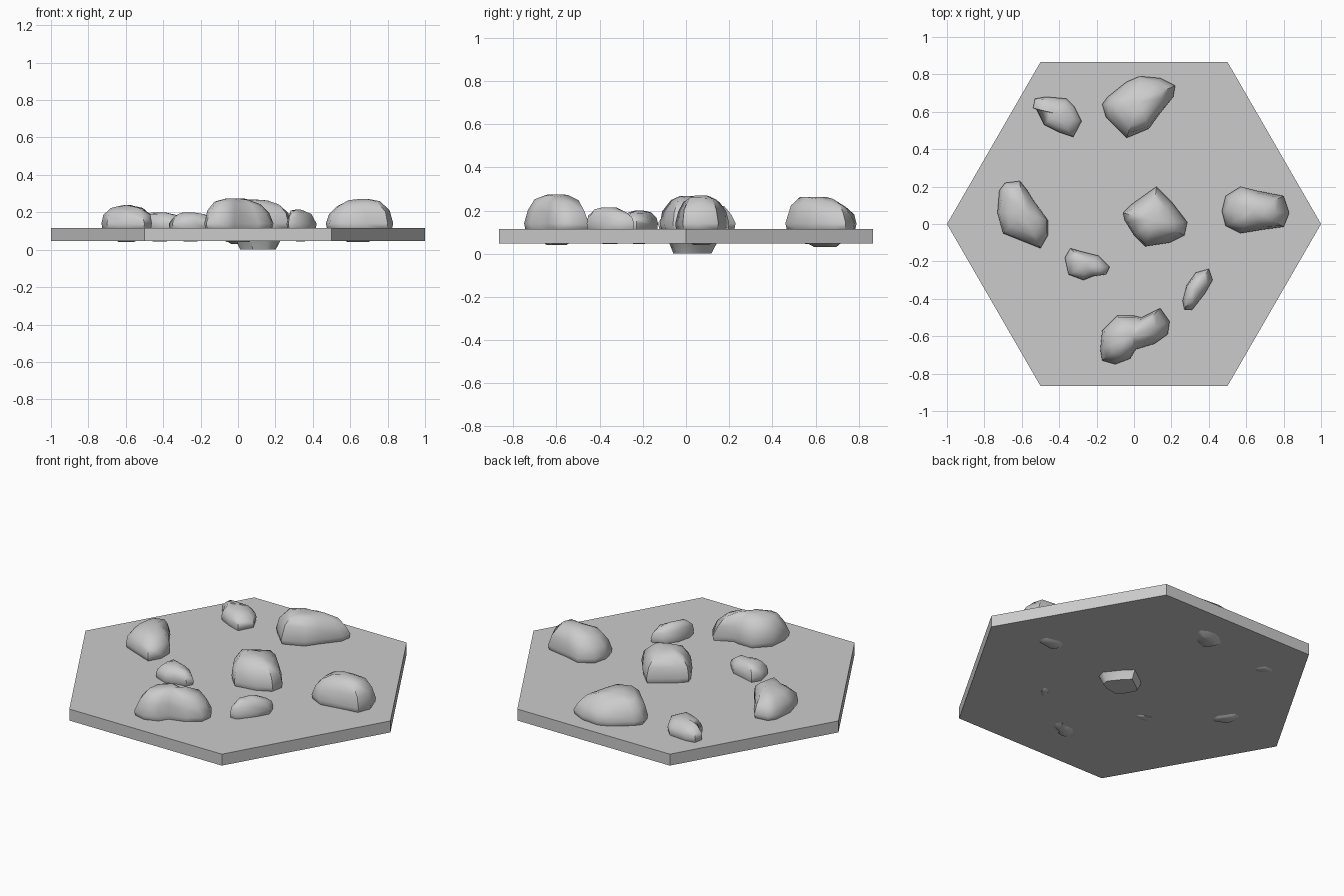
import bpy, bmesh, math, random
from mathutils import Vector

if "Cube" in bpy.data.objects:
    bpy.data.objects.remove(bpy.data.objects["Cube"])
random.seed(4)

SLAB_LOW, SLAB_TOP = 0.047, 0.115


def finish(name, bm):
    bmesh.ops.recalc_face_normals(bm, faces=bm.faces)
    me = bpy.data.meshes.new(name)
    bm.to_mesh(me)
    bm.free()
    ob = bpy.data.objects.new(name, me)
    bpy.context.collection.objects.link(ob)
    return ob


# Hexagonal base slab
bm = bmesh.new()
hexagon = [bm.verts.new((math.cos(math.radians(60 * i)), math.sin(math.radians(60 * i)), SLAB_LOW))
           for i in range(6)]
face = bm.faces.new(hexagon)
ext = bmesh.ops.extrude_face_region(bm, geom=[face])
for v in ext["geom"]:
    if isinstance(v, bmesh.types.BMVert):
        v.co.z = SLAB_TOP
finish("hex_slab", bm)


# Boulder: plan outline lofted through shrinking rings, tilted crown
def rock(name, outline, low, top, tilt=(0, 0), low_size=0.3):
    pts = [Vector((x / 100, y / 100)) for x, y in outline]
    c = sum(pts, Vector((0, 0))) / len(pts)
    t = Vector(tilt)
    h = top - 0.13
    rings = [(low, low_size), ((low + 0.12) / 2, 0.72), (0.11, 0.96), (0.14, 1.0),
             (0.13 + 0.5 * h, 0.9), (0.13 + 0.83 * h, 0.66), (0.13 + 0.97 * h, 0.33)]
    bm = bmesh.new()
    loops = []
    for k, (z, s) in enumerate(rings):
        loop = []
        for p in pts:
            d = (p - c) * s
            zz, j = z, 1
            if k > 3:
                zz = z + (z - 0.13) * t.dot(d)
                zz = min(zz + random.uniform(-0.006, 0.004), top)
                j = random.uniform(0.94, 1.05)
            loop.append(bm.verts.new((c.x + d.x * j, c.y + d.y * j, zz)))
        loops.append(loop)
    n = len(pts)
    for a, b in zip(loops, loops[1:]):
        for i in range(n):
            m = (i + 1) % n
            bm.faces.new((a[i], a[m], b[m], b[i]))
    # close the crown and the underside with fans
    for loop, z in ((loops[0], low), (loops[-1], top)):
        tip = bm.verts.new((c.x, c.y, z))
        for i in range(n):
            bm.faces.new((loop[i], loop[(i + 1) % n], tip))
    ob = finish(name, bm)
    for o in bpy.context.selected_objects:
        o.select_set(False)
    ob.select_set(True)
    bpy.context.view_layer.objects.active = ob
    bpy.ops.object.shade_smooth_by_angle(angle=math.radians(50))


# Large boulders (outlines in hundredths)
rock("boulder_back", [(-17, 64), (-14, 68), (-4, 76), (3, 79), (14, 78), (22, 74), (21, 68),
                      (13, 58), (8, 51), (-4, 46), (-15, 57)], 0.03, 0.262, (0, -2.2))
rock("boulder_left", [(-72, 18), (-69, 22), (-61, 23), (-57, 18), (-54, 13), (-46, 2), (-46, -6),
                      (-50, -13), (-60, -9), (-70, -5), (-73, 6)], 0.04, 0.24)
rock("boulder_centre", [(-6, 6), (-2, 10), (12, 20), (20, 12), (28.5, 1), (27, -6), (19, -10),
                        (6, -12), (0, -6), (-5, 2)], 0.0, 0.268, (-0.4, 0), 0.55)
rock("boulder_right", [(47, 7), (49, 15), (57, 20), (67, 17.5), (80, 15), (83, 6), (80, -1.5),
                       (69, -3), (57, -5), (49, -1)], 0.04, 0.27, (0.8, 0))
rock("boulder_front", [(-18, -67), (-17, -57), (-9, -49), (0, -49), (4, -50), (14, -45), (19, -52),
                       (18, -59), (11, -64), (1, -67), (-2, -72), (-10, -75), (-17, -73)],
     0.04, 0.275, (-0.8, 0.4))

# Small stones
rock("stone_back_left", [(-54, 62), (-53, 67), (-47, 68), (-36, 67), (-32, 63), (-28, 55),
                         (-32.5, 46.5), (-40, 49), (-48, 53), (-52, 61)], 0.045, 0.2)
rock("stone_front_left", [(-37, -18), (-34, -13), (-27, -15), (-19, -17), (-13, -23), (-15, -27),
                          (-22, -28), (-27, -30), (-35, -27)], 0.044, 0.2)
rock("stone_front_right", [(26, -41), (28, -33), (33, -26), (40, -24), (42, -30), (38, -37),
                           (31, -46), (27, -46)], 0.044, 0.215, (-2.5, 0))
